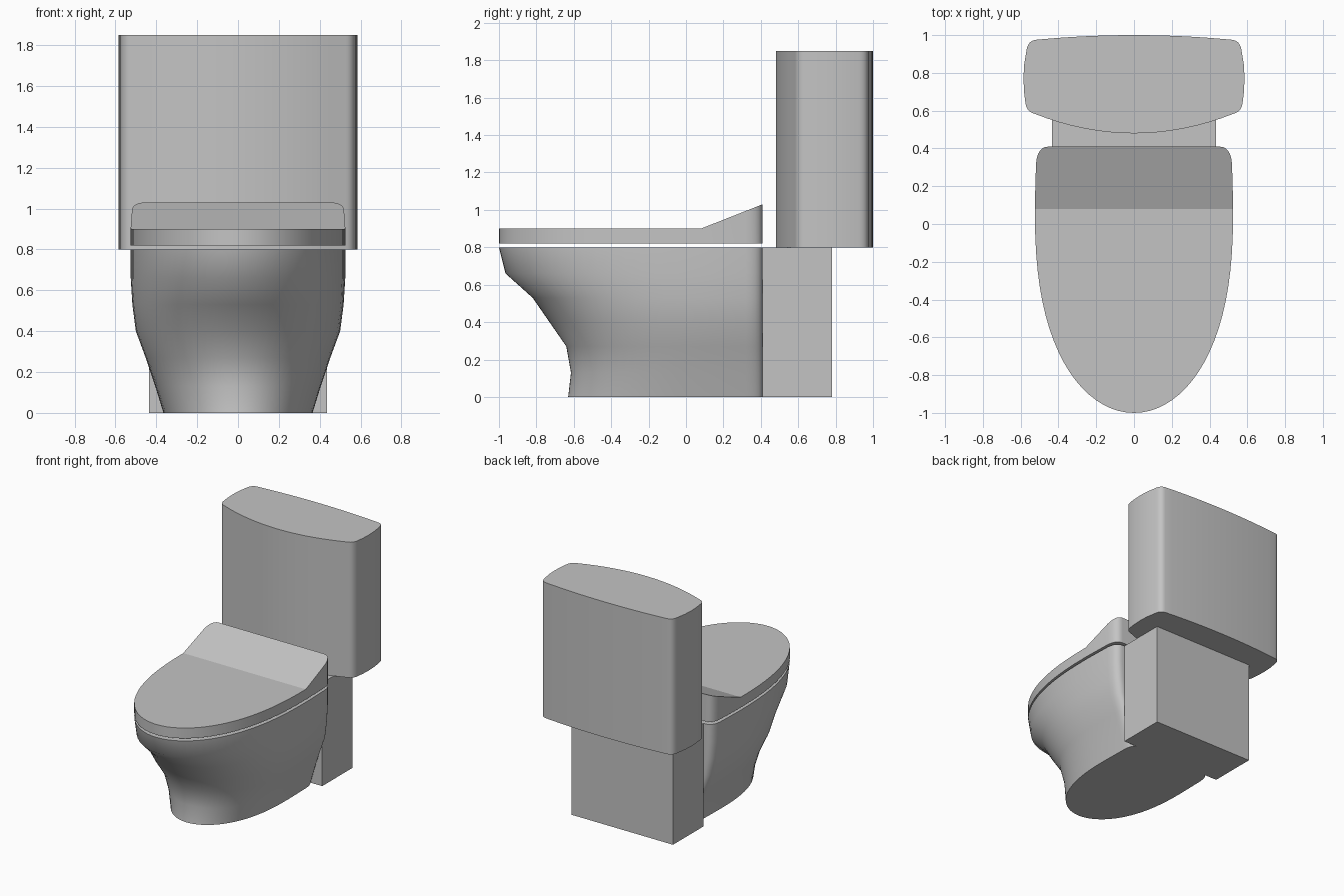
import bpy, bmesh, math

if "Cube" in bpy.data.objects:
    bpy.data.objects.remove(bpy.data.objects["Cube"])

ceramic = bpy.data.materials.new("grey_ceramic")
ceramic.diffuse_color = (0.55, 0.55, 0.55, 1)
ceramic.use_nodes = True
ceramic.node_tree.nodes["Principled BSDF"].inputs["Base Color"].default_value = ceramic.diffuse_color


def bezier(a, b, c, n=6):
    """Rounded corner from a to c pulled towards b."""
    return [tuple((1 - t) ** 2 * p + 2 * t * (1 - t) * q + t * t * r for p, q, r in zip(a, b, c))
            for t in (i / n for i in range(n + 1))]


def mirrored(half):
    """Close a right-hand outline that starts and ends on x = 0."""
    return half + [(-x, y) for x, y in reversed(half[1:-1])]


def bowl_outline(w, front, back=0.41, yc=0.1, n=20):
    """Egg-shaped plan: blunt rounded front, straight back with soft corners."""
    half = []
    for i in range(n + 1):
        a = math.pi / 2 * i / n
        half.append((w * math.sin(a), yc - (yc - front) * max(0.0, math.cos(a)) ** 0.8))
    half[0] = (0, front)
    half += bezier((w * 0.988, back - 0.09), (w * 0.975, back), (w * 0.86, back))
    half.append((0, back))
    return mirrored(half)


def tank_outline(n=8):
    """Bowed rectangle with rounded corners."""
    half = [(0.525 * i / n, 0.48 + 0.103 * (i / n) ** 2) for i in range(n)]
    half += bezier((0.525, 0.583), (0.565, 0.592), (0.574, 0.635))
    half += [(0.582, 0.7), (0.585, 0.77), (0.582, 0.84)]
    half += bezier((0.568, 0.925), (0.56, 0.97), (0.52, 0.975))
    half += [(0.52 * i / n, 1.0 - 0.025 * (i / n) ** 2) for i in range(n - 1, -1, -1)]
    return mirrored(half)


def loft(levels):
    """Skin a stack of (z, outline) sections and cap both ends."""
    bm = bmesh.new()
    rings = [[bm.verts.new((x, y, z)) for x, y in pts] for z, pts in levels]
    count = len(rings[0])
    for lo, hi in zip(rings, rings[1:]):
        for i in range(count):
            j = (i + 1) % count
            bm.faces.new((lo[i], lo[j], hi[j], hi[i]))
    bm.faces.new(rings[0][::-1])
    bm.faces.new(rings[-1])
    return bm


def finish(bm, name, smooth=True):
    bmesh.ops.recalc_face_normals(bm, faces=bm.faces)
    mesh = bpy.data.meshes.new(name)
    bm.to_mesh(mesh)
    bm.free()
    mesh.materials.append(ceramic)
    ob = bpy.data.objects.new(name, mesh)
    bpy.context.collection.objects.link(ob)
    if smooth:
        bpy.ops.object.select_all(action='DESELECT')
        ob.select_set(True)
        bpy.context.view_layer.objects.active = ob
        bpy.ops.object.shade_smooth_by_angle(angle=math.radians(35))


# Bowl: (height, half width, front edge)
sections = [(0, 0.365, -0.63), (0.13, 0.405, -0.615), (0.27, 0.452, -0.64), (0.4, 0.5, -0.73),
            (0.53, 0.517, -0.82), (0.66, 0.525, -0.965), (0.8, 0.525, -1.0)]
finish(loft([(z, bowl_outline(w, f)) for z, w, f in sections]), "bowl")

# Lid: flat plate whose rear rises in a wedge
plan = bowl_outline(0.525, -1.0)
bm = loft([(0.82, plan), (0.9, plan)])
bmesh.ops.bisect_plane(bm, geom=bm.verts[:] + bm.edges[:] + bm.faces[:],
                       plane_co=(0, 0.08, 0), plane_no=(0, 1, 0))
for v in bm.verts:
    if v.co.z > 0.85 and v.co.y > 0.08:
        v.co.z += 0.13 * (v.co.y - 0.08) / 0.33
for e in bm.edges:  # keep the fold across the lid crisp
    if all(abs(v.co.y - 0.08) < 1e-4 for v in e.verts):
        e.smooth = False
finish(bm, "lid")

# Water tank
finish(loft([(0.8, tank_outline()), (1.85, tank_outline())]), "tank")

# Rear pedestal block
block = [(-0.435, 0.41), (0.435, 0.41), (0.435, 0.78), (-0.435, 0.78)]
finish(loft([(0, block), (0.8, block)]), "pedestal", smooth=False)
